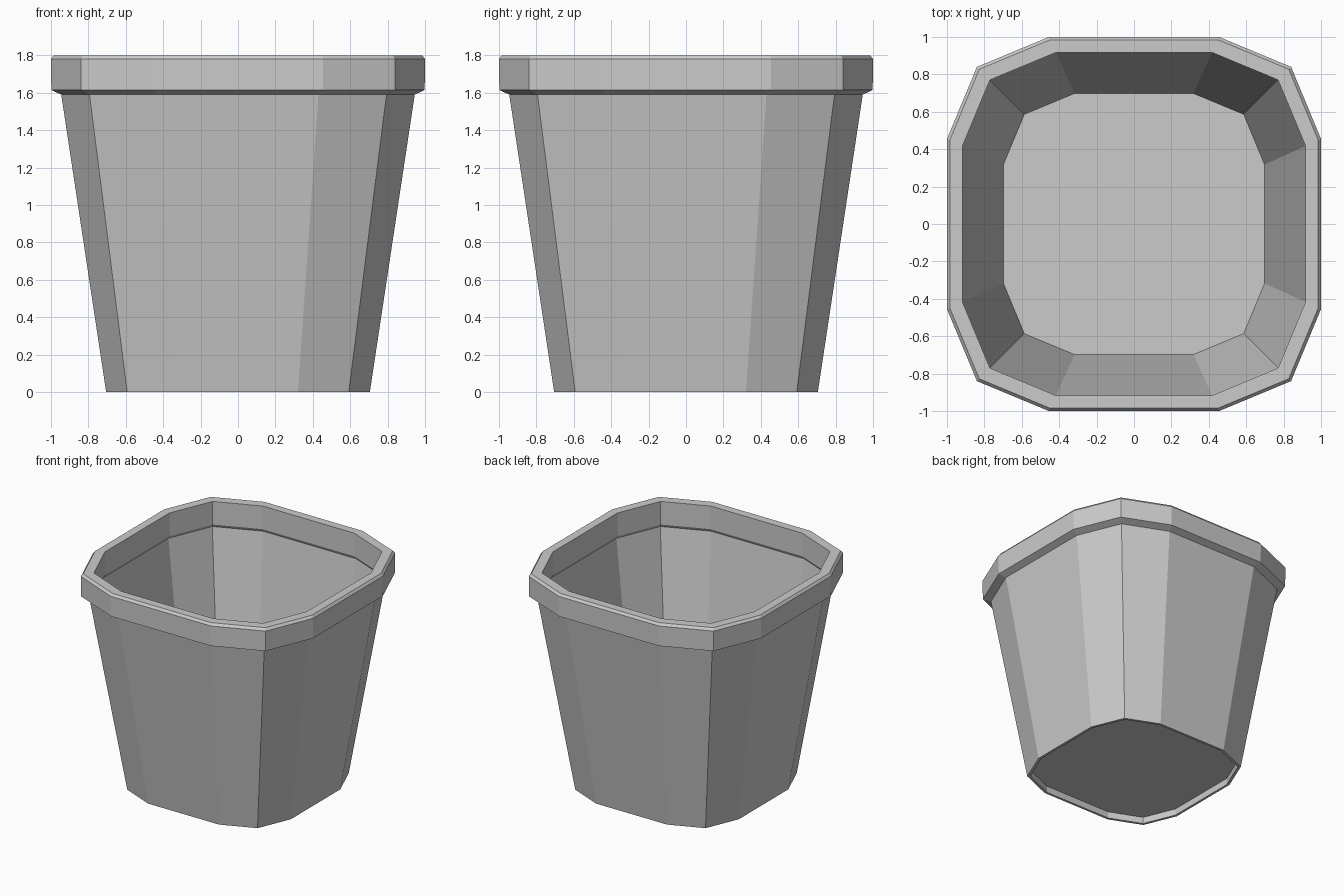
import bpy, bmesh

if "Cube" in bpy.data.objects:
    bpy.data.objects.remove(bpy.data.objects["Cube"])

# One flat grey for the whole pot
grey = bpy.data.materials.new("plain grey")
grey.diffuse_color = (0.6, 0.6, 0.6, 1.0)
grey.use_nodes = True
grey.node_tree.nodes["Principled BSDF"].inputs["Base Color"].default_value = grey.diffuse_color

# Twelve-sided rounded-square outline, one quarter rotated four times
quarter = [(1.0, -0.455), (1.0, 0.455), (0.84, 0.84)]
outline = []
for turn in range(4):
    for x, y in quarter:
        for _ in range(turn):
            x, y = -y, x
        outline.append((x, y))

# Profile as (scale, height), from the underside, up the outside, over the rim, down to the floor
profile = [
    (0.685, 0.055), (0.685, 0.0), (0.705, 0.0),       # recessed foot
    (0.945, 1.59), (0.998, 1.615),                    # tapered wall, rim underside
    (1.0, 1.78), (0.985, 1.80),                       # rim band and bevel
    (0.917, 1.80), (0.917, 1.61),                     # rim opening
    (0.928, 1.588), (0.698, 0.07),                    # inner wall to floor
]

bm = bmesh.new()
rings = [[bm.verts.new((x * s, y * s, z)) for x, y in outline] for s, z in profile]
n = len(outline)
for a, b in zip(rings, rings[1:]):
    for i in range(n):
        j = (i + 1) % n
        bm.faces.new((a[i], a[j], b[j], b[i]))
bm.faces.new(list(reversed(rings[0])))   # underside
bm.faces.new(rings[-1])                  # floor
bmesh.ops.recalc_face_normals(bm, faces=bm.faces)

mesh = bpy.data.meshes.new("plant_pot")
bm.to_mesh(mesh)
bm.free()
mesh.materials.append(grey)
pot = bpy.data.objects.new("plant_pot", mesh)
bpy.context.collection.objects.link(pot)
